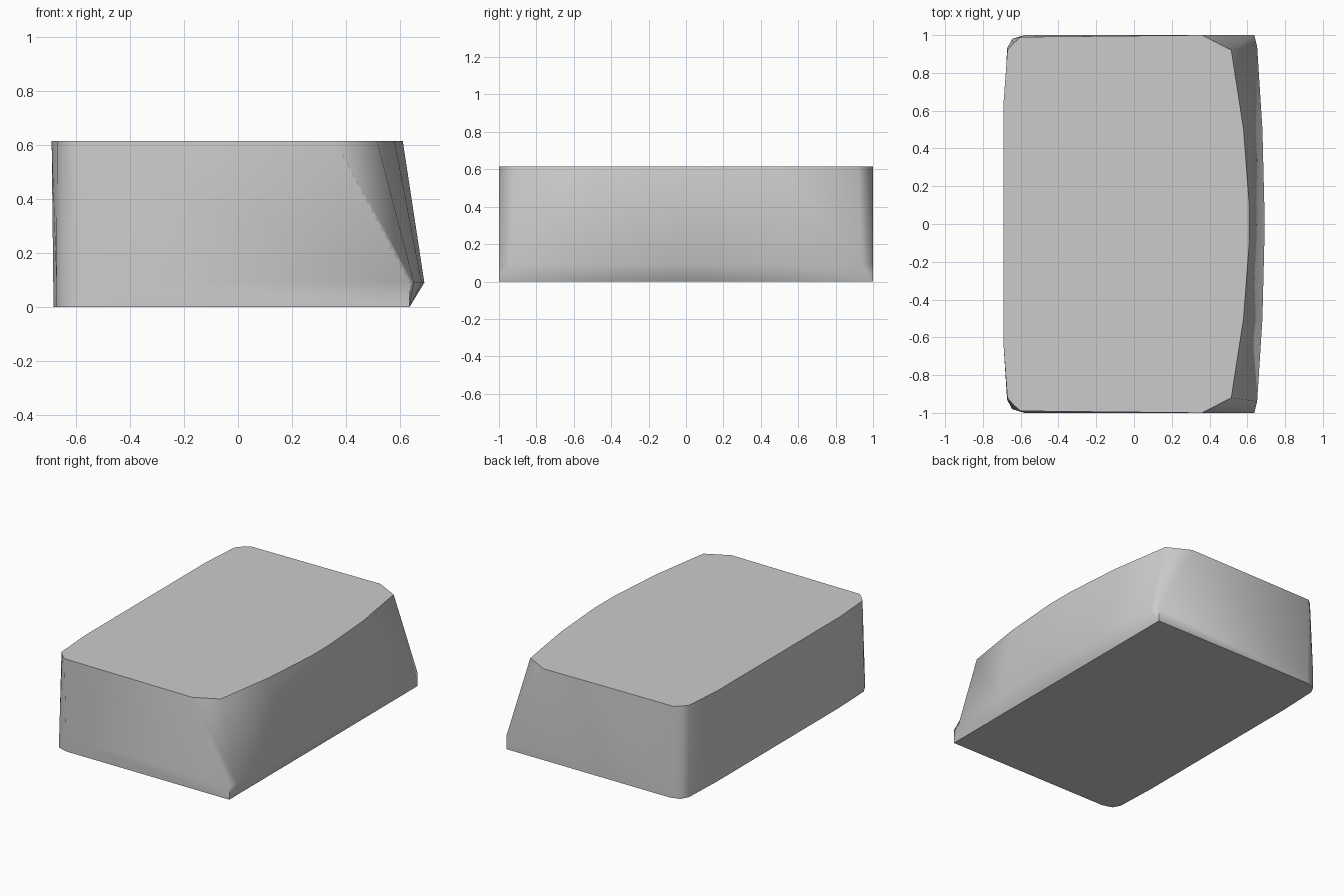
import bpy
import bmesh
import math

cube = bpy.data.objects.get("Cube")
if cube:
    bpy.data.objects.remove(cube, do_unlink=True)

# Single plain grey
grey = bpy.data.materials.new("plain grey")
grey.use_nodes = True
colour = (0.6, 0.6, 0.6, 1)
grey.diffuse_color = colour
grey.node_tree.nodes["Principled BSDF"].inputs["Base Color"].default_value = colour

# Half outlines (y > 0) from the flat side round to the bulging side
rings = [
    (0.0, [(-.683, .65), (-.672, .93), (-.645, .98), (-.58, 1),
           (.635, 1), (.635, 1), (.635, .5), (.635, .1)]),
    (0.09, [(-.684, .65), (-.672, .93), (-.645, .98), (-.58, 1),
            (.637, 1), (.652, .94), (.68, .5), (.69, .1)]),
    (0.615, [(-.69, .65), (-.67, .92), (-.64, .955), (-.60, .99),
             (.36, 1), (.515, .92), (.58, .5), (.61, .1)]),
]

# Loft the mirrored outlines into a closed block
bm = bmesh.new()
loops = []
for z, half in rings:
    outline = half + [(x, -y) for x, y in reversed(half)]
    loops.append([bm.verts.new((x, y, z)) for x, y in outline])
count = len(loops[0])
for low, high in zip(loops, loops[1:]):
    for i in range(count):
        j = (i + 1) % count
        bm.faces.new((low[i], low[j], high[j], high[i]))
bm.faces.new(loops[0])
bm.faces.new(loops[-1])
bmesh.ops.remove_doubles(bm, verts=bm.verts[:], dist=0.0005)
bmesh.ops.recalc_face_normals(bm, faces=bm.faces[:])

mesh = bpy.data.meshes.new("tapered_block")
bm.to_mesh(mesh)
bm.free()
mesh.materials.append(grey)
block = bpy.data.objects.new("tapered_block", mesh)
bpy.context.collection.objects.link(block)

# Smooth walls with crisp top and bottom rims
bpy.ops.object.select_all(action="DESELECT")
block.select_set(True)
bpy.context.view_layer.objects.active = block
bpy.ops.object.shade_smooth_by_angle(angle=math.radians(56))
